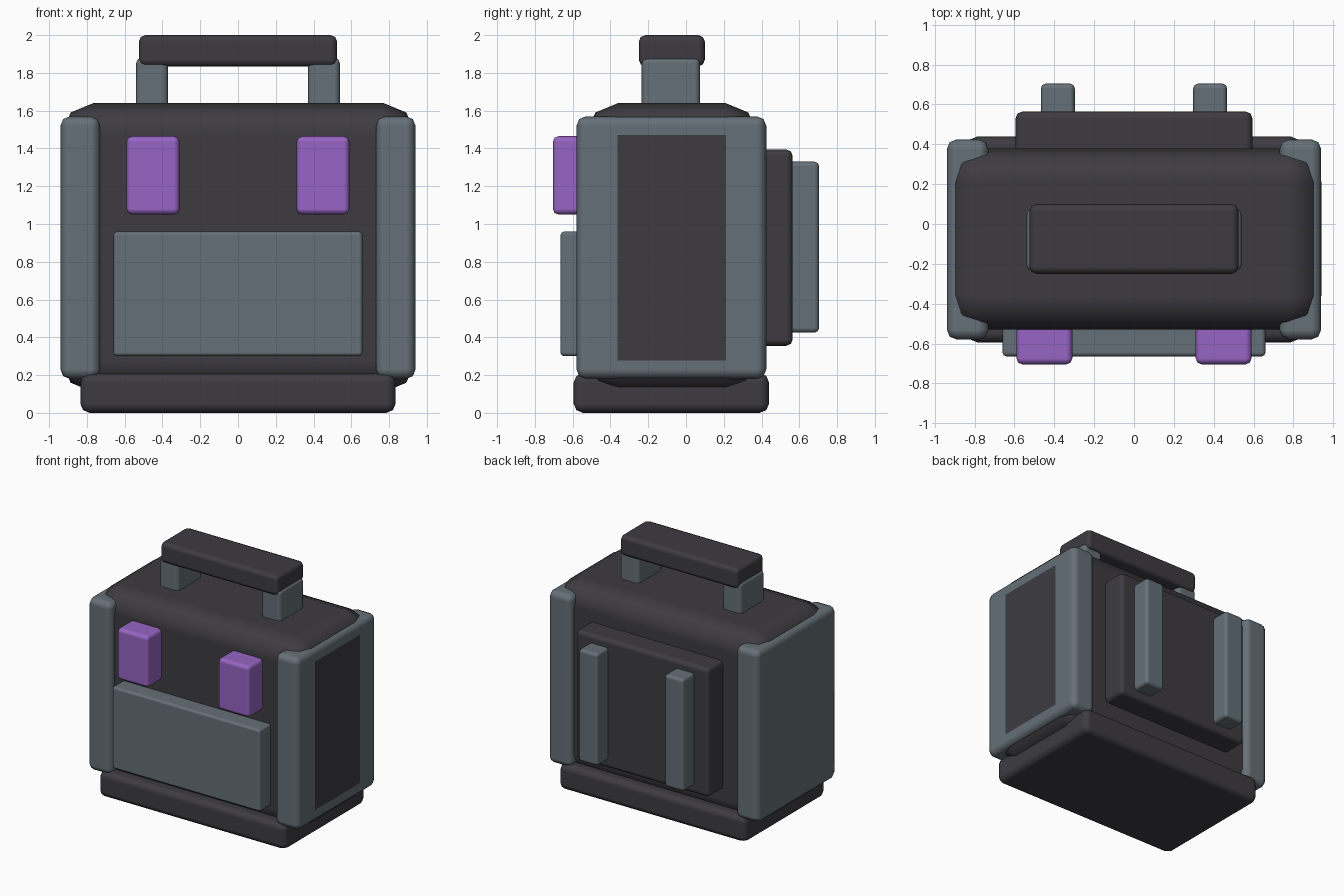
import bpy

if "Cube" in bpy.data.objects:
    bpy.data.objects.remove(bpy.data.objects["Cube"])


def material(name, rgb):
    m = bpy.data.materials.new(name)
    m.diffuse_color = (*rgb, 1)
    m.use_nodes = True
    m.node_tree.nodes["Principled BSDF"].inputs["Base Color"].default_value = m.diffuse_color
    return m


dark = material("charcoal fabric", (0.047, 0.044, 0.051))
gray = material("slate gray", (0.130, 0.162, 0.184))
purple = material("purple", (0.31, 0.128, 0.55))


def box(name, x, y, z, mat, bevel, segments=2):
    """Rounded box spanning the given (min, max) ranges."""
    bpy.ops.mesh.primitive_cube_add(
        size=1, location=[(a + b) / 2 for a, b in (x, y, z)])
    o = bpy.context.object
    o.name = name
    o.scale = [b - a for a, b in (x, y, z)]
    bpy.ops.object.transform_apply(location=False, rotation=False, scale=True)
    o.data.materials.append(mat)
    for p in o.data.polygons:
        p.use_smooth = True
    mod = o.modifiers.new("rounded edges", 'BEVEL')
    mod.width = bevel
    mod.segments = segments
    mod.limit_method = 'NONE'
    mod.harden_normals = True
    return o


def pair(name, x, y, z, mat, bevel):
    """Mirrored left and right copies of a box."""
    box("right_" + name, x, y, z, mat, bevel)
    box("left_" + name, (-x[1], -x[0]), y, z, mat, bevel)


# main bag body; its right face just shows through the right side panel
box("body", (-0.936, 0.941), (-0.53, 0.38), (0.11, 1.64), dark, 0.17)
# bottom slab
box("base", (-0.835, 0.835), (-0.595, 0.44), (0, 0.21), dark, 0.05)
# side panels
pair("side_panel", (0.73, 0.94), (-0.58, 0.425), (0.18, 1.57), gray, 0.05)

# front pocket and tabs
box("front_pocket", (-0.66, 0.66), (-0.665, -0.45), (0.30, 0.96), gray, 0.02)
pair("front_tab", (0.31, 0.59), (-0.705, -0.45), (1.05, 1.465), purple, 0.03)

# carrying handle
pair("handle_post", (0.37, 0.54), (-0.235, 0.075), (1.5, 1.88), gray, 0.03)
box("handle_bar", (-0.525, 0.525), (-0.25, 0.1), (1.835, 2.0), dark, 0.035)

# back pad and straps
box("back_pad", (-0.595, 0.595), (0.25, 0.565), (0.355, 1.395), dark, 0.035)
pair("back_strap", (0.297, 0.468), (0.45, 0.705), (0.425, 1.33), gray, 0.025)
